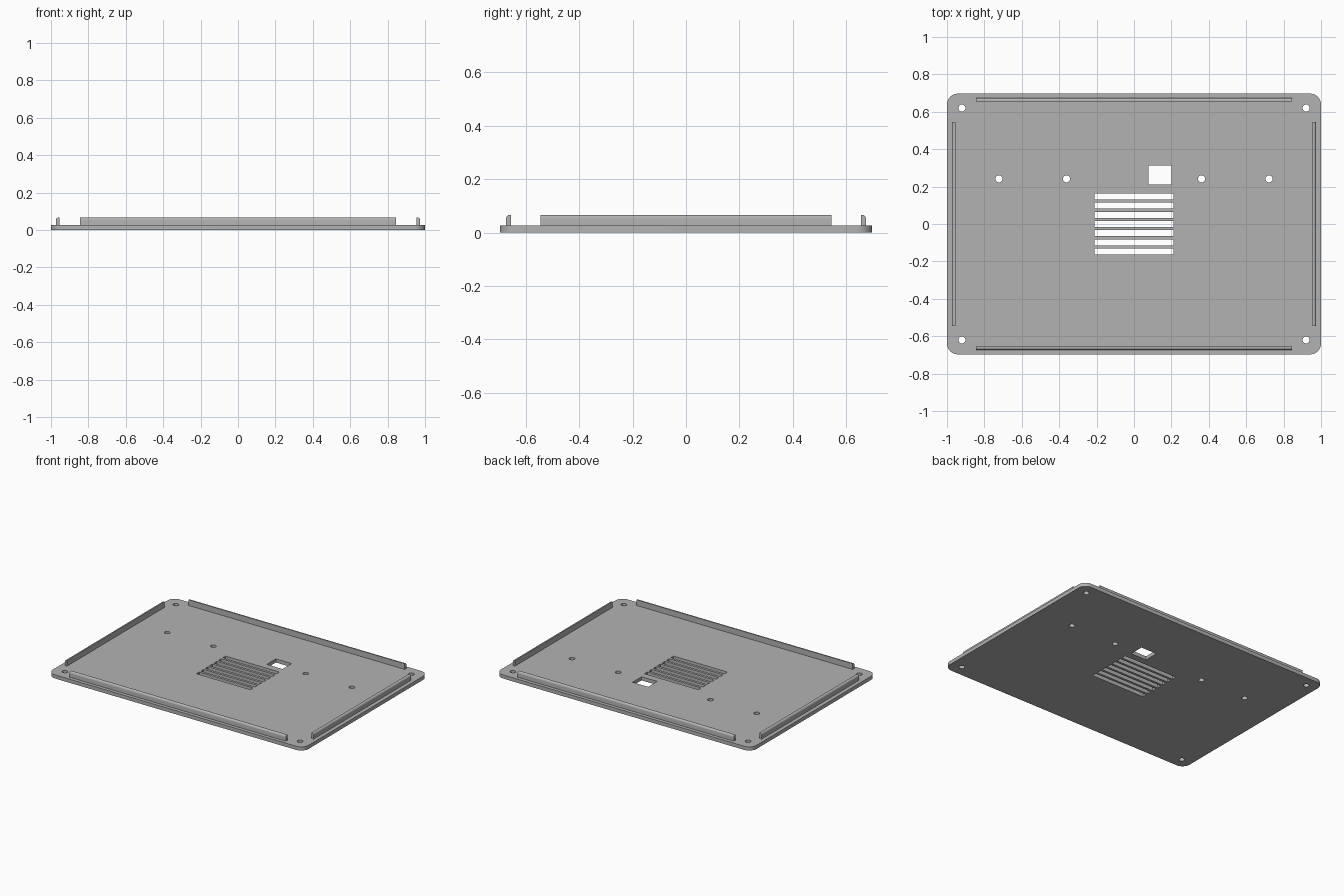
import bpy
import bmesh
from math import cos, sin, pi, radians

cube = bpy.data.objects.get("Cube")
if cube:
    bpy.data.objects.remove(cube, do_unlink=True)

HALF_X, HALF_Y, THICK = 1.0, 0.697, 0.026
RAIL_TOP, RAIL_WIDTH, FILLET = 0.066, 0.018, 0.012

grey = bpy.data.materials.new("plain grey")
grey.use_nodes = True
colour = (0.45, 0.45, 0.45, 1)
grey.diffuse_color = colour
grey.node_tree.nodes["Principled BSDF"].inputs["Base Color"].default_value = colour


def arc(cx, cy, r, start, end, steps):
    angles = [start + (end - start) * i / steps for i in range(steps + 1)]
    return [(cx + r * cos(a), cy + r * sin(a)) for a in angles]


def circle(cx, cy, r):
    return arc(cx, cy, r, 0, 2 * pi, 24)[:-1]


def rectangle(x0, x1, y0, y1):
    return [(x0, y0), (x1, y0), (x1, y1), (x0, y1)]


def rounded_rectangle(hx, hy, r):
    points = []
    for i, (sx, sy) in enumerate([(1, 1), (-1, 1), (-1, -1), (1, -1)]):
        points += arc(sx * (hx - r), sy * (hy - r), r, i * pi / 2, (i + 1) * pi / 2, 10)
    return points


def finish(bm, name):
    bmesh.ops.recalc_face_normals(bm, faces=bm.faces)
    mesh = bpy.data.meshes.new(name)
    bm.to_mesh(mesh)
    bm.free()
    mesh.materials.append(grey)
    obj = bpy.data.objects.new(name, mesh)
    bpy.context.collection.objects.link(obj)
    bpy.ops.object.select_all(action='DESELECT')
    obj.select_set(True)
    bpy.context.view_layer.objects.active = obj
    bpy.ops.object.shade_smooth_by_angle(angle=radians(30))
    return obj


# Base plate outline and its openings
loops = [rounded_rectangle(HALF_X, HALF_Y, 0.058)]
loops += [circle(sx * 0.92, sy * 0.62, 0.019) for sx in (-1, 1) for sy in (-1, 1)]
loops += [circle(x, 0.241, 0.019) for x in (-0.722, -0.361, 0.361, 0.722)]
loops.append(rectangle(0.077, 0.2, 0.211, 0.313))
for i in range(-3, 4):
    y = i * 0.049
    loops.append(rectangle(-0.211, 0.211, y - 0.016, y + 0.016))

bm = bmesh.new()
edges = []
for loop in loops:
    verts = [bm.verts.new((x, y, 0)) for x, y in loop]
    edges += [bm.edges.new((verts[i - 1], verts[i])) for i in range(len(verts))]
bmesh.ops.triangle_fill(bm, edges=edges, use_beauty=True, normal=(0, 0, 1))
extruded = bmesh.ops.extrude_face_region(bm, geom=bm.faces[:], use_keep_orig=True)
top = [v for v in extruded["geom"] if isinstance(v, bmesh.types.BMVert)]
bmesh.ops.translate(bm, verts=top, vec=(0, 0, THICK))
finish(bm, "base_plate")


# Lip rails: rounded on the outer top edge, extruded along the plate edge
def rail(name, length, outer, angle):
    profile = [(outer - RAIL_WIDTH, THICK), (outer, THICK)]
    profile += arc(outer - FILLET, RAIL_TOP - FILLET, FILLET, 0, pi / 2, 6)
    profile.append((outer - RAIL_WIDTH, RAIL_TOP))
    bm = bmesh.new()
    face = bm.faces.new([bm.verts.new((u, -length / 2, z)) for u, z in profile])
    result = bmesh.ops.extrude_face_region(bm, geom=[face], use_keep_orig=True)
    moved = [v for v in result["geom"] if isinstance(v, bmesh.types.BMVert)]
    bmesh.ops.translate(bm, verts=moved, vec=(0, length, 0))
    obj = finish(bm, name)
    obj.rotation_euler.z = angle


rail("left_rail", 1.09, 0.973, 0)
rail("back_rail", 1.69, 0.673, pi / 2)
rail("right_rail", 1.09, 0.973, pi)
rail("front_rail", 1.69, 0.673, -pi / 2)
